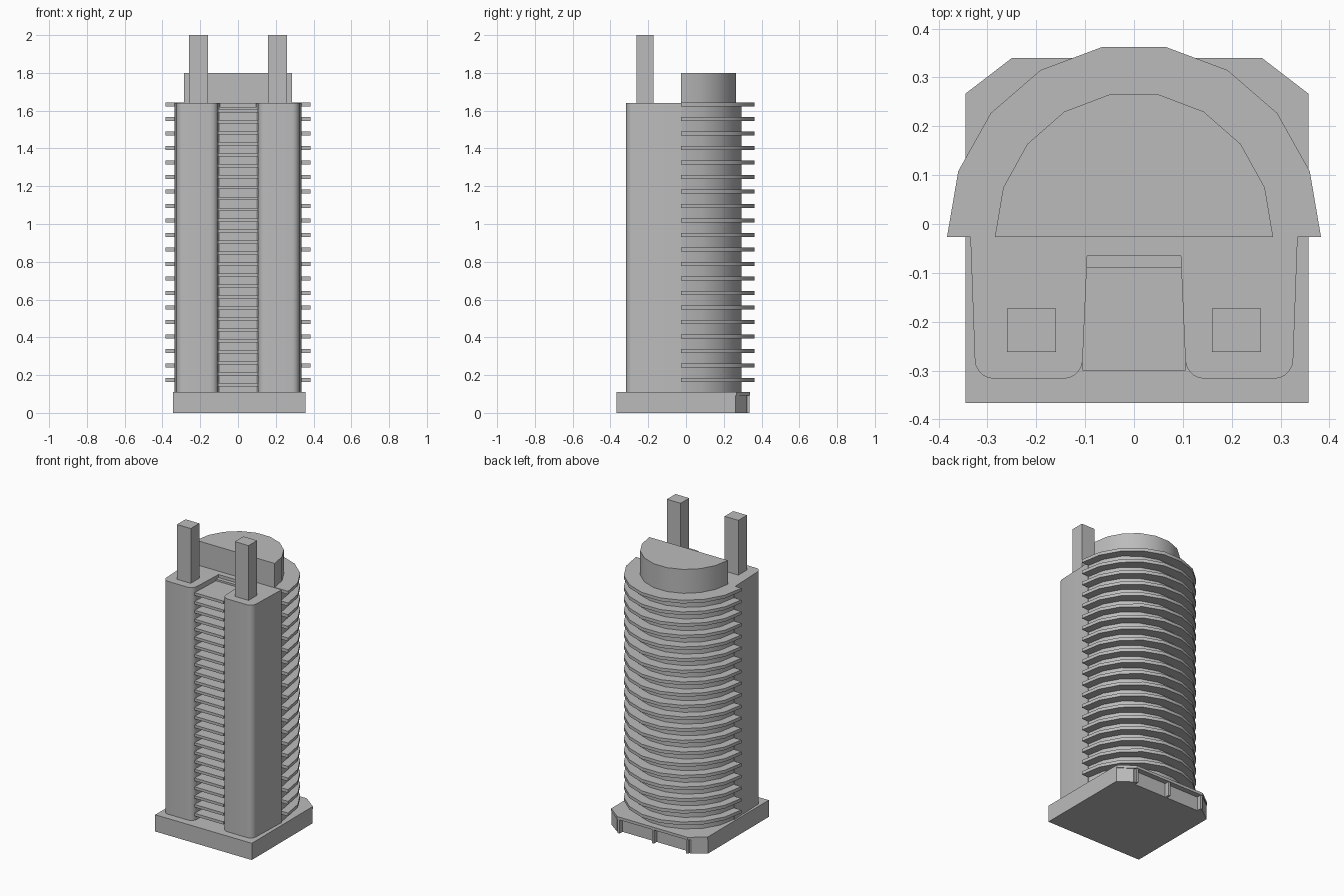
import bpy, bmesh, math

cube = bpy.data.objects.get("Cube")
if cube:
    bpy.data.objects.remove(cube, do_unlink=True)

grey = bpy.data.materials.new("concrete_grey")
grey.use_nodes = True
colour = (0.5, 0.5, 0.5, 1)
grey.diffuse_color = colour
grey.node_tree.nodes["Principled BSDF"].inputs["Base Color"].default_value = colour


def prism(name, outline, z0, z1, smooth=False):
    """Extrude a counter-clockwise plan outline from z0 to z1."""
    bm = bmesh.new()
    base = bm.faces.new([bm.verts.new((x, y, z0)) for x, y in outline])
    top = bmesh.ops.extrude_face_region(bm, geom=[base], use_keep_orig=True)["geom"]
    bmesh.ops.translate(bm, verts=[v for v in top if isinstance(v, bmesh.types.BMVert)],
                        vec=(0, 0, z1 - z0))
    bmesh.ops.recalc_face_normals(bm, faces=bm.faces)
    mesh = bpy.data.meshes.new(name)
    bm.to_mesh(mesh)
    bm.free()
    mesh.materials.append(grey)
    obj = bpy.data.objects.new(name, mesh)
    bpy.context.collection.objects.link(obj)
    if smooth:
        bpy.ops.object.select_all(action="DESELECT")
        obj.select_set(True)
        bpy.context.view_layer.objects.active = obj
        bpy.ops.object.shade_smooth_by_angle(angle=math.radians(35))
    return obj


def rect(x0, x1, y0, y1):
    return [(x0, y0), (x1, y0), (x1, y1), (x0, y1)]


def half_round(rx, ry, y=-0.027, steps=9):
    angles = [math.pi * i / steps for i in range(steps + 1)]
    return [(rx * math.cos(a), y + ry * math.sin(a)) for a in angles]


def tower_outline(side):
    """Slightly tapered plan with two rounded front corners."""
    r, front = 0.04, -0.317
    pts = [(0.335, -0.027), (0.094, -0.027)]
    for cx, start in ((0.105 + r, 180), (0.326 - r, 270)):
        for i in range(6):
            a = math.radians(start + 18 * i)
            pts.append((cx + r * math.cos(a), front + r + r * math.sin(a)))
    return [(side * x, y) for x, y in pts]


# Podium: main block, back canopy and recessed entrance
left, right, back = -0.345, 0.357, 0.34
podium = [(left, -0.367), (right, -0.367), (right, 0.267),
          (0.262, back), (-0.25, back), (left, 0.267)]
prism("podium_canopy", podium, 0.092, 0.11)
lower = [(left, -0.367), (right, -0.367), (right, 0.262), (0.275, 0.322),
         (0.25, 0.322), (0.25, 0.305), (-0.24, 0.305), (-0.24, 0.322),
         (-0.263, 0.322), (left, 0.262)]
prism("podium_block", lower, 0, 0.092)
for i, x in enumerate((0.255, 0.006, -0.243)):
    prism(f"entrance_fin_{i + 1}", rect(x - 0.007, x + 0.007, 0.29, 0.335), 0, 0.092)

# Rounded core with balcony rings
prism("rounded_core", half_round(0.33, 0.325), 0.11, 1.63, True)
ring = half_round(0.383, 0.395)
for i in range(20):
    top = 1.643 - 0.0767 * i
    prism(f"balcony_ring_{i + 1}", ring, top - 0.021, top, True)

# Front towers with roof posts
for label, side in (("left", 1), ("right", -1)):
    prism(f"{label}_tower", tower_outline(side), 0.11, 1.64, True)
    xs = sorted((side * 0.16, side * 0.26))
    prism(f"{label}_roof_post", rect(*xs, -0.262, -0.173), 1.64, 2.0)

# Recessed wall and balconies between the towers
prism("link_wall", rect(-0.1, 0.1, -0.065, -0.027), 0.11, 1.64)
prism("recess_wall", rect(-0.1, 0.1, -0.09, -0.065), 0.11, 1.62)
for i in range(26):
    z = 0.14 + 0.058 * i
    prism(f"front_balcony_{i + 1}", rect(-0.105, 0.105, -0.3, -0.085), z, z + 0.018)

# Half-round crown on the roof
prism("roof_crown", half_round(0.285, 0.297), 1.64, 1.8, True)
